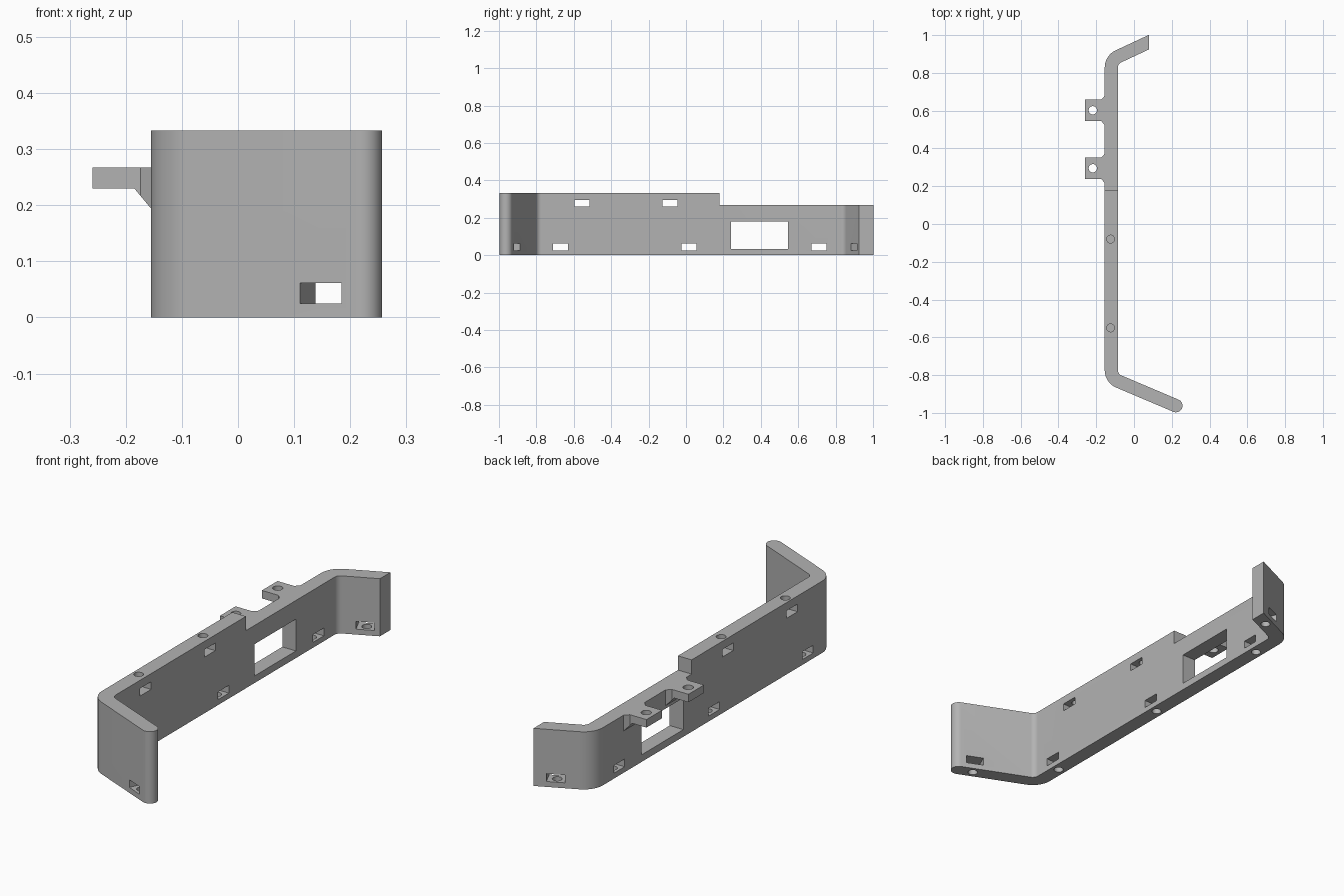
import bpy, bmesh
from math import radians, sin, cos, tan
from mathutils import Matrix, Vector

cube = bpy.data.objects.get("Cube")
if cube:
    bpy.data.objects.remove(cube, do_unlink=True)

grey = bpy.data.materials.new("plain grey")
grey.use_nodes = True
colour = (0.45, 0.45, 0.45, 1)
grey.diffuse_color = colour
grey.node_tree.nodes["Principled BSDF"].inputs["Base Color"].default_value = colour


def prism(name, outline, low, high, matrix=Matrix()):
    """Extrude a closed 2D outline from low to high."""
    bm = bmesh.new()
    face = bm.faces.new([bm.verts.new((x, y, low)) for x, y in outline])
    top = bmesh.ops.extrude_face_region(bm, geom=[face])["geom"]
    bmesh.ops.translate(bm, vec=(0, 0, high - low),
                        verts=[v for v in top if isinstance(v, bmesh.types.BMVert)])
    bmesh.ops.recalc_face_normals(bm, faces=bm.faces)
    mesh = bpy.data.meshes.new(name)
    bm.to_mesh(mesh)
    bm.free()
    mesh.transform(matrix)
    mesh.materials.append(grey)
    obj = bpy.data.objects.new(name, mesh)
    bpy.context.collection.objects.link(obj)
    return obj


def arc(centre, radius, start, end, steps=12):
    angles = [radians(start + (end - start) * i / steps) for i in range(steps + 1)]
    return [(centre[0] + radius * cos(a), centre[1] + radius * sin(a)) for a in angles]


def box(x, y, length, width, low, high, turn=0):
    """Box cutter centred at x, y and turned about z."""
    a, b = length / 2, width / 2
    place = Matrix.Translation((x, y, 0)) @ Matrix.Rotation(radians(turn), 4, "Z")
    return prism("cutter", [(-a, -b), (a, -b), (a, b), (-a, b)], low, high, place)


def hole(x, y, low, high, radius=0.021):
    return prism("cutter", arc((x, y), radius, 0, 345, 23), low, high)


def cut(target, cutter):
    cutter.hide_render = True
    mod = target.modifiers.new("cut", "BOOLEAN")
    mod.operation, mod.solver, mod.object = "DIFFERENCE", "EXACT", cutter
    bpy.context.view_layer.objects.active = target
    bpy.ops.object.modifier_apply(modifier=mod.name)
    bpy.data.objects.remove(cutter, do_unlink=True)


def finish(obj):
    bpy.ops.object.select_all(action="DESELECT")
    obj.select_set(True)
    bpy.context.view_layer.objects.active = obj
    bpy.ops.object.shade_smooth_by_angle(angle=radians(30))


# Bent wall: straight run, two rounded bends, rounded front tip, flat back end
FRONT, BACK = 247, 115
front_bend, back_bend, tip = (-0.055, -0.774), (-0.055, 0.8285), (0.222, -0.962)
INNER, OUTER, HALF = 0.03, 0.1, 0.035
END_X = 0.08


def back_end(radius):
    x, y = arc(back_bend, radius, BACK, BACK, 1)[0]
    return (END_X, y + (END_X - x) * tan(radians(BACK - 90)))


outline = (arc(front_bend, OUTER, 180, FRONT)
           + arc(tip, HALF, FRONT, FRONT + 180, 16)
           + arc(front_bend, INNER, FRONT, 180)
           + arc(back_bend, INNER, 180, BACK)
           + [back_end(INNER), back_end(OUTER)]
           + arc(back_bend, OUTER, BACK, 180))
wall = prism("bent_wall", outline, 0, 0.333)

# Lowered back half and large window
cut(wall, box(0, 0.68, 1, 1, 0.267, 0.5))
cut(wall, box(-0.12, 0.393, 0.2, 0.305, 0.033, 0.18))

# Lower slots, each with a screw hole from below
lower = [(-0.12, -0.67, 0), (-0.12, 0.015, 0), (-0.12, 0.71, 0),
         (0.161, -0.936, FRONT - 180), (0.009, 0.93, BACK - 180)]
for x, y, turn in lower:
    cut(wall, box(x, y, 0.16, 0.08, 0.025, 0.061, turn))
    cut(wall, hole(x, y, -0.05, 0.04))

# Upper slots, each with a screw hole from above
for y in (-0.555, -0.085):
    cut(wall, box(-0.12, y, 0.16, 0.08, 0.26, 0.295))
    cut(wall, hole(-0.124, y + 0.005, 0.28, 0.4))
finish(wall)

# Mounting tabs with flared roots, sloped undersides and through holes
for name, y in (("front_tab", 0.295), ("back_tab", 0.602)):
    root, neck, edge = -0.155, -0.174, -0.259
    w, flare = 0.057, 0.077
    plan = [(edge, y - w), (neck, y - w), (root, y - flare),
            (root, y + flare), (neck, y + w), (edge, y + w)]
    tab = prism(name, plan, 0.194, 0.267)
    under = [(-0.3, 0.23), (-0.185, 0.23), (-0.125, 0.158), (-0.3, 0.158)]
    cut(tab, prism("cutter", under, -1, 1, Matrix.Rotation(radians(90), 4, "X")))
    cut(tab, hole(-0.218, y, 0.1, 0.4, 0.022))
    finish(tab)
